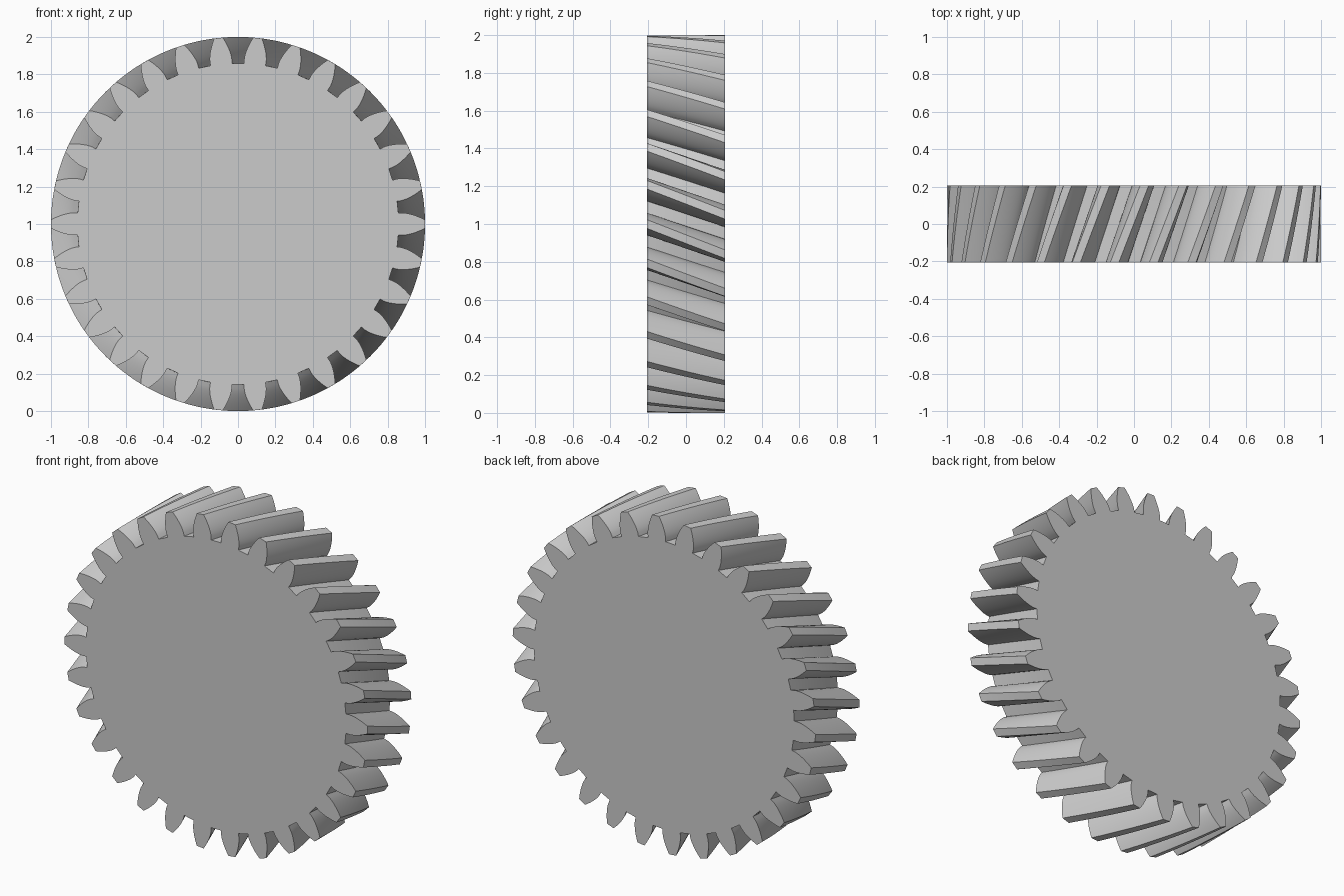
import bpy
import bmesh
from math import pi, cos, sin, tan, acos, radians

cube = bpy.data.objects.get("Cube")
if cube:
    bpy.data.objects.remove(cube, do_unlink=True)

# Gear proportions, all derived from the tooth count
TEETH = 30
OUTER = 1.0
MODULE = 2 * OUTER / (TEETH + 2)
PITCH = MODULE * TEETH / 2
ROOT = PITCH - 1.25 * MODULE
PRESSURE = radians(20)
BASE = PITCH * cos(PRESSURE)
HALF_WIDTH = 0.207
TWIST = 2 * HALF_WIDTH * tan(radians(20)) / PITCH
FLANK_STEPS = 8
LAYERS = 12


def involute(angle):
    return tan(angle) - angle


def half_angle(r):
    """Half of the tooth's angular thickness at radius r."""
    return pi / (2 * TEETH) + involute(PRESSURE) - involute(acos(min(1, BASE / r)))


# Outline of one tooth as (radius, angle): up one flank, down the other
radii = [ROOT] + [BASE + (OUTER - BASE) * i / FLANK_STEPS for i in range(FLANK_STEPS + 1)]
tooth = [(r, -half_angle(r)) for r in radii] + [(r, half_angle(r)) for r in reversed(radii)]
outline = [(r, a + 2 * pi * k / TEETH) for k in range(TEETH) for r, a in tooth]

# Sweep the outline from front to back while turning it
bm = bmesh.new()
rings = []
for i in range(LAYERS + 1):
    t = i / LAYERS
    y = HALF_WIDTH * (2 * t - 1)
    rings.append([bm.verts.new((r * cos(a - TWIST * t), y, OUTER + r * sin(a - TWIST * t)))
                  for r, a in outline])
n = len(outline)
for near, far in zip(rings, rings[1:]):
    for j in range(n):
        k = (j + 1) % n
        bm.faces.new((near[j], near[k], far[k], far[j]))
bm.faces.new(rings[0])
bm.faces.new(rings[-1])
bmesh.ops.recalc_face_normals(bm, faces=bm.faces)

mesh = bpy.data.meshes.new("helical_gear")
bm.to_mesh(mesh)
bm.free()
gear = bpy.data.objects.new("helical_gear", mesh)
bpy.context.collection.objects.link(gear)

# Plain grey metal
grey = bpy.data.materials.new("light_grey")
grey.use_nodes = True
colour = (0.6, 0.6, 0.6, 1)
grey.diffuse_color = colour
grey.node_tree.nodes["Principled BSDF"].inputs["Base Color"].default_value = colour
mesh.materials.append(grey)

# Smooth flanks with crisp tooth edges
bpy.ops.object.select_all(action="DESELECT")
gear.select_set(True)
bpy.context.view_layer.objects.active = gear
bpy.ops.object.shade_smooth_by_angle(angle=radians(25))
